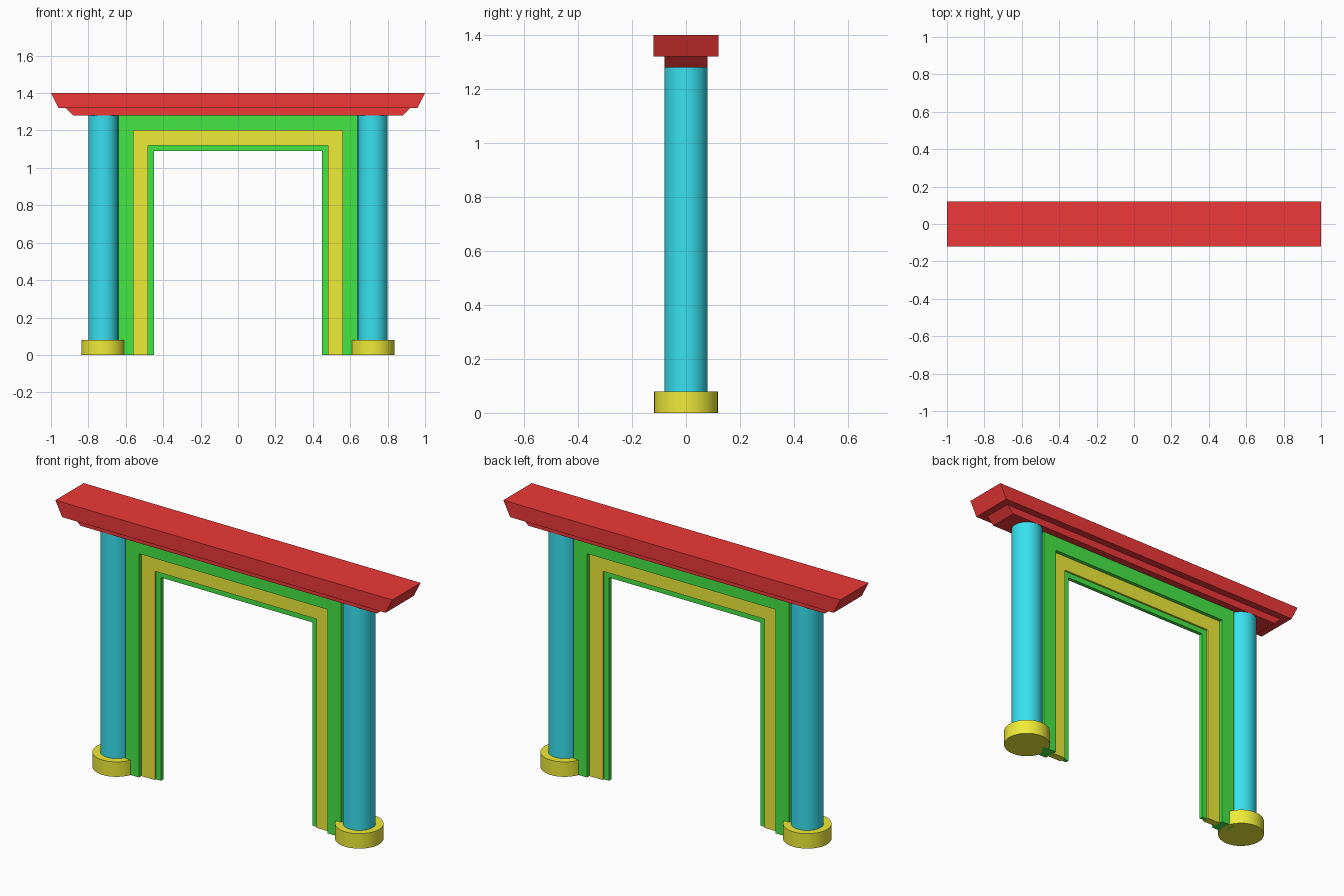
import bpy

if "Cube" in bpy.data.objects:
    bpy.data.objects.remove(bpy.data.objects["Cube"])


def material(name, color):
    m = bpy.data.materials.new(name)
    m.diffuse_color = (*color, 1)
    m.use_nodes = True
    m.node_tree.nodes["Principled BSDF"].inputs["Base Color"].default_value = m.diffuse_color
    return m


RED = material("red", (0.86, 0.04, 0.04))
GREEN = material("green", (0.06, 0.8, 0.06))
YELLOW = material("yellow", (0.86, 0.83, 0.04))
BLUE = material("light_blue", (0.04, 0.75, 0.87))


def extrude_profile(name, pts, depth, mat):
    """Extrude a counter-clockwise (x, z) outline to y = +-depth."""
    n = len(pts)
    verts = [(x, y, z) for y in (-depth, depth) for x, z in pts]
    faces = [tuple(range(n)), tuple(range(2 * n - 1, n - 1, -1))]
    faces += [(i, i + n, (i + 1) % n + n, (i + 1) % n) for i in range(n)]
    mesh = bpy.data.meshes.new(name)
    mesh.from_pydata(verts, [], faces)
    ob = bpy.data.objects.new(name, mesh)
    bpy.context.collection.objects.link(ob)
    mesh.materials.append(mat)
    return ob


def cap(name, bottom, top, z0, z1, depth):
    extrude_profile(name, [(-bottom, z0), (bottom, z0), (top, z1), (-top, z1)], depth, RED)


def arch(name, xi, zi, xo, zo, depth, mat):
    """Square arch between an inner and an outer opening."""
    extrude_profile(name, [(-xo, 0), (-xi, 0), (-xi, zi), (xi, zi),
                           (xi, 0), (xo, 0), (xo, zo), (-xo, zo)], depth, mat)


def cylinder(name, x, r, z0, z1, mat):
    bpy.ops.mesh.primitive_cylinder_add(vertices=48, radius=r, depth=z1 - z0,
                                        location=(x, 0, (z0 + z1) / 2))
    ob = bpy.context.object
    ob.name = name
    ob.data.materials.append(mat)
    bpy.ops.object.shade_smooth_by_angle()


# Two-step lintel with sloping ends
cap("lintel_lower", 0.88, 0.92, 1.28, 1.32, 0.08)
cap("lintel_upper", 0.96, 1.0, 1.32, 1.40, 0.12)

# Nested door frames, thinner towards the opening
arch("outer_frame", 0.56, 1.20, 0.64, 1.28, 0.04, GREEN)
arch("middle_frame", 0.48, 1.12, 0.56, 1.20, 0.02, YELLOW)
arch("inner_frame", 0.45, 1.09, 0.48, 1.12, 0.01, GREEN)

# Columns on round bases
for side, x in (("left", -0.72), ("right", 0.72)):
    cylinder(f"column_{side}", x, 0.08, 0.08, 1.28, BLUE)
    cylinder(f"base_{side}", x, 0.118, 0.0, 0.08, YELLOW)
